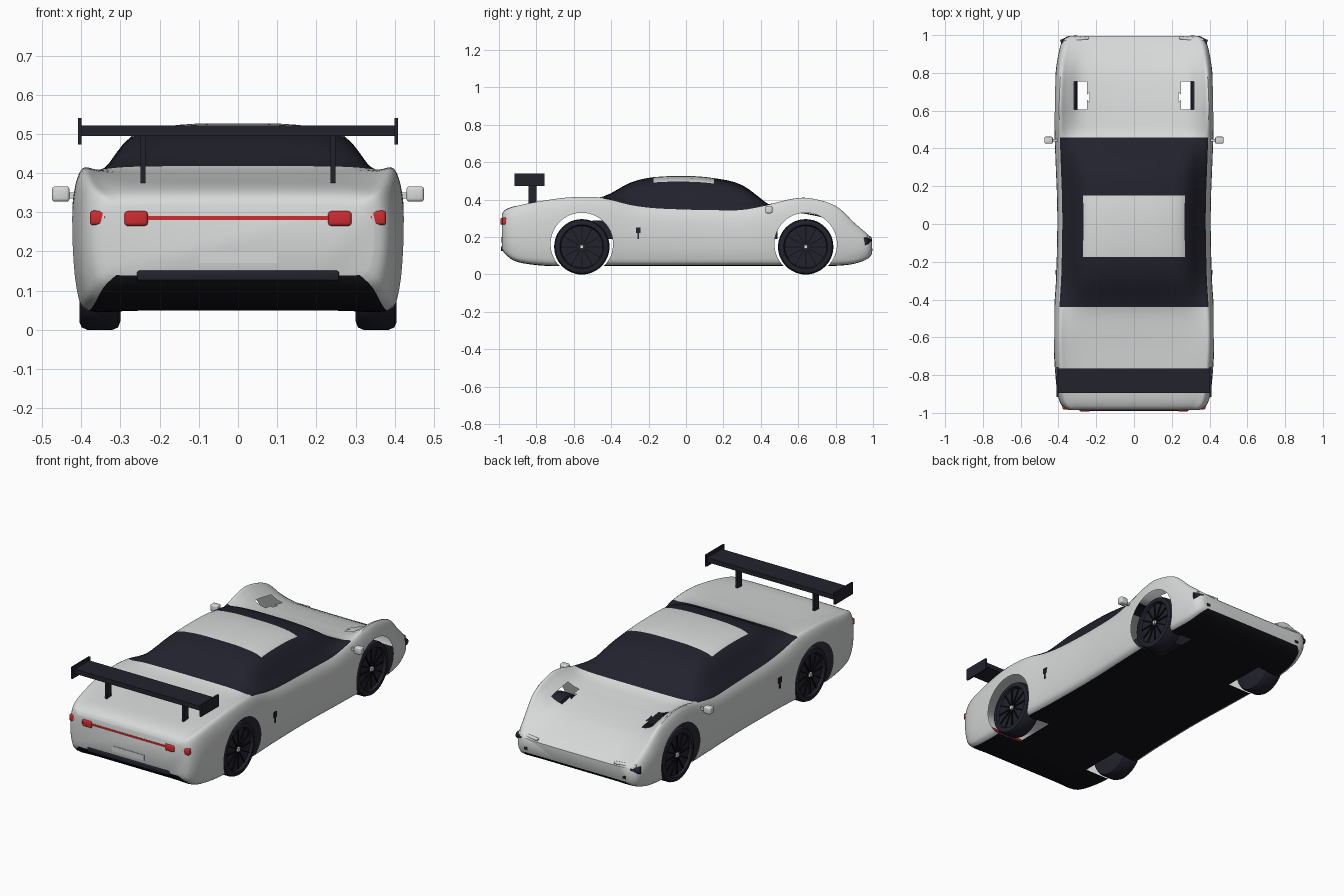
import bpy, bmesh, math
from mathutils import Matrix, Vector

cube = bpy.data.objects.get("Cube")
if cube:
    bpy.data.objects.remove(cube)


def material(name, rgb):
    m = bpy.data.materials.new(name)
    m.use_nodes = True
    m.diffuse_color = (*rgb, 1)
    m.node_tree.nodes["Principled BSDF"].inputs["Base Color"].default_value = (*rgb, 1)
    return m


PAINT = material("silver white paint", (0.68, 0.69, 0.69))
DARK = material("dark navy trim", (0.016, 0.016, 0.027))
BLACK = material("black", (0.006, 0.006, 0.009))
RED = material("red lamp", (0.62, 0.025, 0.03))


def add(name, bm, *mats, smooth=True):
    bmesh.ops.recalc_face_normals(bm, faces=bm.faces)
    me = bpy.data.meshes.new(name)
    bm.to_mesh(me)
    bm.free()
    for m in mats:
        me.materials.append(m)
    ob = bpy.data.objects.new(name, me)
    bpy.context.collection.objects.link(ob)
    if smooth:
        smooth_angle(ob)
    return ob


def smooth_angle(ob):
    bpy.ops.object.select_all(action="DESELECT")
    bpy.context.view_layer.objects.active = ob
    ob.select_set(True)
    bpy.ops.object.shade_smooth_by_angle(angle=math.radians(40))


def box(name, lo, hi, mat, bevel=0.0):
    lo, hi = Vector(lo), Vector(hi)
    bm = bmesh.new()
    bmesh.ops.create_cube(bm, size=1)
    for v in bm.verts:
        v.co = Vector(v.co[i] * abs(hi[i] - lo[i]) + (hi[i] + lo[i]) / 2 for i in range(3))
    if bevel:
        bmesh.ops.bevel(bm, geom=bm.edges[:], offset=bevel, segments=3, profile=0.5, affect="EDGES")
    return add(name, bm, mat, smooth=bevel > 0)


def pair(name, lo, hi, mat, bevel=0.0):
    for s, side in ((1, "left"), (-1, "right")):
        box(f"{side}_{name}", (s * lo[0], *lo[1:]), (s * hi[0], *hi[1:]), mat, bevel)


def tube(name, a, b, r1, r2, mat, sides=24):
    a, b = Vector(a), Vector(b)
    bm = bmesh.new()
    bmesh.ops.create_cone(bm, cap_ends=True, segments=sides, radius1=r1, radius2=r2, depth=(b - a).length)
    rot = (b - a).to_track_quat("Z", "Y").to_matrix().to_4x4()
    bmesh.ops.transform(bm, matrix=Matrix.Translation((a + b) / 2) @ rot, verts=bm.verts)
    return add(name, bm, mat)


def spline(keys, sub):
    """Catmull-Rom through tuples of any length."""
    out = []
    for i in range(len(keys) - 1):
        quad = [keys[min(max(i + k, 0), len(keys) - 1)] for k in (-1, 0, 1, 2)]
        for j in range(sub):
            t = j / sub
            out.append(tuple(b + 0.5 * t * (c - a + t * (2 * a - 5 * b + 4 * c - d + t * (3 * (b - c) + d - a)))
                             for a, b, c, d in zip(*quad)))
    return out + [tuple(keys[-1])]


# Body stations: y, half width, floor z, shoulder z, centre-line z
STATIONS = [
    (-0.985, .345, .14, .315, .32), (-0.965, .38, .11, .342, .347), (-0.90, .405, .07, .364, .368),
    (-0.75, .42, .05, .393, .382), (-0.60, .426, .05, .41, .395), (-0.44, .422, .05, .405, .418),
    (-0.30, .413, .05, .372, .49), (-0.175, .409, .05, .355, .52), (0, .406, .05, .347, .527),
    (0.15, .408, .05, .344, .515), (0.30, .414, .05, .345, .478), (0.457, .42, .05, .375, .365),
    (0.56, .423, .05, .402, .337), (0.66, .423, .05, .408, .32), (0.80, .415, .05, .367, .288),
    (0.90, .40, .06, .275, .245), (0.97, .38, .085, .215, .205), (0.995, .35, .11, .19, .185)]
SUB = 4


def section(w, zb, zf, zc):
    h, d = zc - zf, zf - zb
    keys = [(0, zb), (.6 * w, zb), (.9 * w, zb), (.975 * w, zb + .16 * d), (w, zb + .5 * d), (.985 * w, zb + .82 * d),
            (.935 * w, zf), (.84 * w, zf + .3 * h), (.66 * w, zf + .83 * h), (.36 * w, zf + .98 * h), (0, zc)]
    return spline(keys, SUB)


bm = bmesh.new()
rows = []
for y, *shape in spline(STATIONS, SUB):
    half = section(*shape)
    ring = [(x, z) for x, z in half] + [(-x, z) for x, z in half[-2:0:-1]]
    rows.append([bm.verts.new((x, y, z)) for x, z in ring])
n, top = len(rows[0]), 10 * SUB
for r in range(len(rows) - 1):
    key = r // SUB
    for c in range(n):
        f = bm.faces.new((rows[r][c], rows[r][(c + 1) % n], rows[r + 1][(c + 1) % n], rows[r + 1][c]))
        col = c if c < top else n - 1 - c
        if col < 2 * SUB:
            f.material_index = 2                       # floor
        elif col >= 6 * SUB and 5 <= key < 11:         # glasshouse with painted roof panel
            f.material_index = 0 if col >= 8 * SUB and 7 <= key < 9 else 1
bm.faces.new(rows[0])
bm.faces.new(rows[-1])
body = add("body", bm, PAINT, DARK, BLACK, RED, smooth=False)

# Wheel arches and bonnet vents are cut open; the cut walls carry the last slot
WHEEL_Y = (-0.557, 0.64)
cutters = []
for s in (1, -1):
    for y in WHEEL_Y:
        cutters.append(tube("arch_cutter", (s * .235, y, .163), (s * .6, y, .163), .167, .167, PAINT, 64))
    cutters.append(box("vent_cutter", (s * .25, .605, .28), (s * .318, .755, .6), PAINT))
for c in cutters:
    c.data.materials.clear()
    for m in (PAINT, DARK, BLACK, RED):
        c.data.materials.append(m)
    for p in c.data.polygons:
        p.material_index = 3
    c.hide_render = True
    mod = body.modifiers.new("opening", "BOOLEAN")
    mod.operation, mod.solver, mod.object = "DIFFERENCE", "EXACT", c
bpy.context.view_layer.update()
cut = bpy.data.meshes.new_from_object(body.evaluated_get(bpy.context.evaluated_depsgraph_get()))
body.modifiers.clear()
body.data = cut
for c in cutters:
    bpy.data.objects.remove(c)
bm = bmesh.new()
bm.from_mesh(cut)
bmesh.ops.delete(bm, geom=[f for f in bm.faces if f.material_index == 3], context="FACES")
bm.to_mesh(cut)
bm.free()
cut.materials.pop(index=3)
smooth_angle(body)

# Cockpit tub inside the shell
box("cockpit_tub", (-.2, -.5, .19), (.2, .49, .29), DARK)

# Wheels
TYRE = [(.30, 0), (.30, .125), (.306, .142), (.32, .148), (.385, .148), (.399, .142),
        (.405, .128), (.403, .118), (.388, .112), (.388, 0)]
for s, side in ((1, "left"), (-1, "right")):
    for y, end in zip(WHEEL_Y, ("rear", "front")):
        bm = bmesh.new()
        prof = [bm.verts.new((s * x, y, .148 + r)) for x, r in TYRE]
        edges = [bm.edges.new(e) for e in zip(prof, prof[1:])]
        bmesh.ops.spin(bm, geom=prof + edges, cent=(0, y, .148), axis=(1, 0, 0), angle=math.tau, steps=48)
        bmesh.ops.remove_doubles(bm, verts=bm.verts, dist=0.0001)
        add(f"{side}_{end}_wheel", bm, DARK)
        bm = bmesh.new()
        for k in range(12):
            m = (Matrix.Translation((s * .39, y, .148)) @ Matrix.Rotation(k * math.tau / 12, 4, "X")
                 @ Matrix.Translation((0, 0, .064)) @ Matrix.Diagonal((.009, .006, .092, 1)))
            bmesh.ops.create_cube(bm, size=1, matrix=m)
        add(f"{side}_{end}_spokes", bm, BLACK, smooth=False)
        box(f"{side}_{end}_hub", (s * .38, y - .01, .138), (s * .4, y + .01, .158), PAINT)

# Rear wing
box("wing_blade", (-.4, -.895, .495), (.4, -.765, .521), DARK)
pair("wing_end_plate", (.4, -.917, .473), (.409, -.757, .54), DARK)
pair("wing_post", (.236, -.842, .365), (.249, -.8, .5), DARK)

# Tail lamps, rear grille and plate recess
box("tail_light_bar", (-.28, -.987, .28), (.28, -.975, .291), RED)
pair("tail_lamp_inner", (.23, -.992, .265), (.29, -.955, .303), RED, .008)
pair("tail_lamp_stem", (.28, -.985, .275), (.345, -.955, .294), RED, .006)
pair("tail_lamp_outer", (.335, -.982, .267), (.378, -.937, .304), RED, .008)
box("rear_grille", (-.258, -.99, .125), (.258, -.955, .151), DARK, .006)
box("plate_panel", (-.1, -.988, .17), (.1, -.982, .2), PAINT)

# Mirrors and door handles
pair("mirror", (.43, .425, .327), (.475, .462, .366), PAINT, .008)
pair("mirror_arm", (.39, .437, .335), (.435, .45, .35), PAINT)
pair("door_handle", (.395, -.268, .222), (.416, -.243, .252), DARK)
pair("door_handle_stem", (.395, -.26, .19), (.415, -.251, .225), DARK)

# Nose lamps
for s, side in ((1, "left"), (-1, "right")):
    tube(f"{side}_nose_tube", (s * .24, .985, .196), (s * .368, .968, .196), .008, .013, PAINT)
    tube(f"{side}_nose_lamp", (s * .335, .972, .178), (s * .385, .955, .178), .024, .02, DARK)
    box(f"{side}_nose_vent", (s * .3, .98, .125), (s * .32, .998, .14), DARK)
